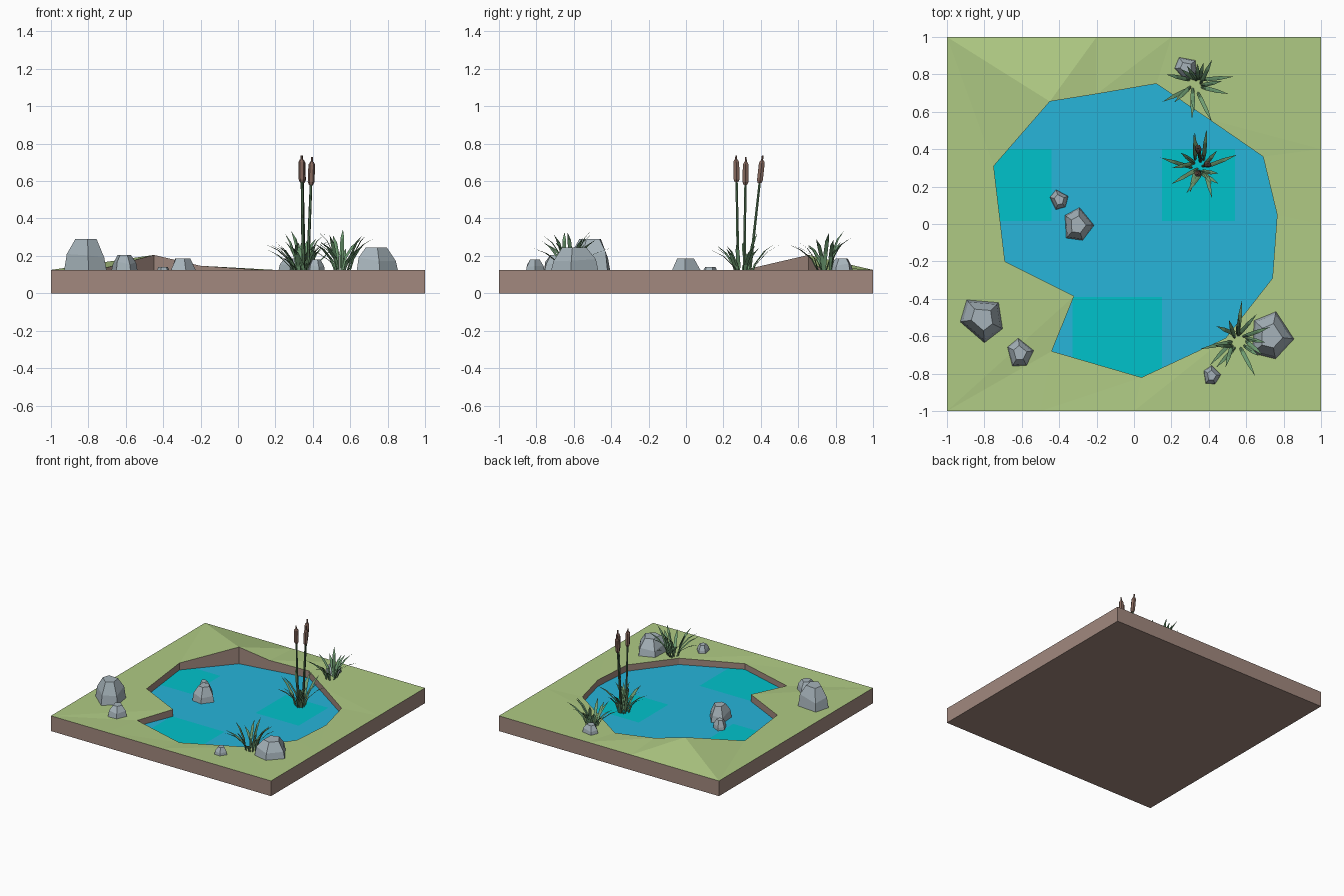
import bpy, bmesh, math, random
from mathutils import Vector

if "Cube" in bpy.data.objects:
    bpy.data.objects.remove(bpy.data.objects["Cube"])

random.seed(4)
TOP, WATER = 0.125, 0.068


def mat(name, rgb):
    m = bpy.data.materials.new(name)
    m.diffuse_color = (*rgb, 1)
    m.use_nodes = True
    m.node_tree.nodes["Principled BSDF"].inputs["Base Color"].default_value = m.diffuse_color
    return m


GRASS = mat("grass", (0.43, 0.59, 0.23))
SOIL = mat("soil", (0.36, 0.25, 0.21))
BLUE = mat("water_blue", (0.02, 0.46, 0.70))
TEAL = mat("water_teal", (0.0, 0.54, 0.60))
STONE = mat("stone", (0.38, 0.45, 0.49))
LEAF = mat("leaf", (0.15, 0.32, 0.16))
STEM = mat("stem", (0.10, 0.20, 0.10))
HEAD = mat("cattail_brown", (0.24, 0.14, 0.11))


def finish(bm, name, mats, normals=True):
    if normals:
        bmesh.ops.recalc_face_normals(bm, faces=bm.faces)
    me = bpy.data.meshes.new(name)
    bm.to_mesh(me)
    bm.free()
    for m in mats:
        me.materials.append(m)
    ob = bpy.data.objects.new(name, me)
    bpy.context.collection.objects.link(ob)
    return ob


def tube(bm, rings, mi=0):
    """Join rings of points into a capped solid."""
    loops = [[bm.verts.new(p) for p in r] for r in rings]
    n = len(loops[0])
    for a, b in zip(loops, loops[1:]):
        for i in range(n):
            j = (i + 1) % n
            bm.faces.new((a[i], a[j], b[j], b[i])).material_index = mi
    for cap in (loops[0][::-1], loops[-1]):
        bm.faces.new(cap).material_index = mi


# Pond rim points (x, y, z) paired with points on the slab's edge (x, y)
RIM = [((-.45, .655, .205), (-1, 1)), ((-.2, .695, .147), (-.2, 1)),
       ((.12, .75, TOP), (.2, 1)), ((.4, .56, TOP), (1, 1)),
       ((.69, .36, .12), (1, .4)), ((.765, .05, .12), (1, 0)),
       ((.74, -.29, .12), (1, -.4)), ((.49, -.61, .12), (1, -1)),
       ((.04, -.82, .115), (0, -1)), ((-.44, -.68, .115), (-.5, -1)),
       ((-.32, -.385, TOP), (-1, -1)), ((-.69, -.2, TOP), (-1, -.2)),
       ((-.75, .31, TOP), (-1, .5))]

# Ground: grass top, soil sides, bottom and pond bank
bm = bmesh.new()
rim = [bm.verts.new(r) for r, o in RIM]
edge = [bm.verts.new((*o, TOP)) for r, o in RIM]
base = [bm.verts.new((*o, 0)) for r, o in RIM]
bed = [bm.verts.new((r[0], r[1], 0.04)) for r, o in RIM]
n = len(RIM)
for i in range(n):
    j = (i + 1) % n
    bm.faces.new((rim[i], edge[i], edge[j]))
    bm.faces.new((rim[i], edge[j], rim[j]))
    bm.faces.new((edge[i], base[i], base[j], edge[j])).material_index = 1
    bm.faces.new((rim[i], rim[j], bed[j], bed[i])).material_index = 1
bm.faces.new(base).material_index = 1
bm.faces.new(bed).material_index = 1
finish(bm, "ground", [GRASS, SOIL])

# Water sheet with three lighter patches
bm = bmesh.new()
bm.faces.new([bm.verts.new((r[0], r[1], WATER)) for r, o in reversed(RIM)])
bmesh.ops.triangulate(bm, faces=bm.faces)
cuts = [((x, 0, 0), (1, 0, 0)) for x in (-.44, -.33, .15, .54)]
cuts += [((0, y, 0), (0, 1, 0)) for y in (.4, .015, -.39)]
for co, no in cuts:
    bmesh.ops.bisect_plane(bm, geom=bm.verts[:] + bm.edges[:] + bm.faces[:],
                           plane_co=co, plane_no=no)
for f in bm.faces:
    c = f.calc_center_median()
    f.material_index = int((c.x < -.44 and .015 < c.y < .4)
                           or (.15 < c.x < .54 and .015 < c.y < .4)
                           or (-.33 < c.x < .15 and c.y < -.39))
    if f.normal.z < 0:
        f.normal_flip()
finish(bm, "water", [BLUE, TEAL], normals=False)


# Rocks: faceted five-sided lumps
def rock(name, x, y, r, z0, z1, turn):
    bm = bmesh.new()
    rings = []
    for s, h in ((1.0, 0), (.88, .5), (.5, 1)):
        ring = []
        for k in range(5):
            a = turn + k * math.tau / 5 + (.12 if k % 2 else -.12)
            q = r * s * (1.05 if k % 2 else .97)
            lift = 0 if h in (0, 1) else .1 * math.sin(a * 2)
            ring.append((x + q * math.cos(a), y + q * math.sin(a),
                         z0 + (z1 - z0) * (h + lift)))
        rings.append(ring)
    tube(bm, rings)
    finish(bm, name, [STONE])


rock("rock_left_large", -.81, -.505, .125, .12, .29, .9)
rock("rock_left_small", -.61, -.69, .077, .12, .205, .3)
rock("rock_pond_large", -.30, -.005, .092, .05, .185, .1)
rock("rock_pond_small", -.40, .13, .056, .05, .14, .5)
rock("rock_right_large", .733, -.6, .13, .11, .245, 0)
rock("rock_right_small", .415, -.81, .053, .11, .18, .2)
rock("rock_back", .28, .835, .066, .12, .187, .8)


# Leaf clumps: thin, arching, pointed blades
def clump(name, x, y, z, count, reach, height):
    bm = bmesh.new()
    for k in range(count):
        a = k * math.tau / count + random.uniform(-.25, .25)
        out = reach * random.uniform(.45, 1.05)
        h = height * random.uniform(.7, 1.05) * (1.15 - .4 * out / reach)
        d = Vector((math.cos(a), math.sin(a), 0))
        side = Vector((-d.y, d.x, 0))
        root = Vector((x, y, z)) + d * random.uniform(.01, .035)
        root += side * random.uniform(-.03, .03)
        rows = []
        for t, w in ((0, .005), (.35, .011), (.7, .010)):
            c = root + d * out * t ** 1.5 + Vector((0, 0, h * (1.5 * t - .5 * t * t)))
            rows.append([c + side * w, c - d * .006 - Vector((0, 0, .004)), c - side * w])
        tip = bm.verts.new(root + d * out + Vector((0, 0, h)))
        rows = [[bm.verts.new(p) for p in r] for r in rows]
        for p, q in zip(rows, rows[1:]):
            for i in range(3):
                bm.faces.new((p[i], p[i - 1], q[i - 1], q[i]))
        for i in range(3):
            bm.faces.new((rows[-1][i], rows[-1][i - 1], tip))
    finish(bm, name, [LEAF])


clump("reed_leaves", .35, .31, WATER - .01, 15, .18, .27)
clump("grass_back", .33, .74, .115, 14, .18, .22)
clump("grass_front", .56, -.63, .105, 15, .19, .24)


# Cattails: stem, brown head, thin spike
def cattail(name, foot, head, z0, z1):
    bm = bmesh.new()
    p0, p1 = Vector((*foot, WATER - .01)), Vector((*head, z1))

    def ring(z, r):
        c = p0.lerp(p1, (z - p0.z) / (p1.z - p0.z))
        return [(c.x + r * math.cos(k * math.tau / 6),
                 c.y + r * math.sin(k * math.tau / 6), z) for k in range(6)]
    tube(bm, [ring(p0.z, .009), ring(z0, .007)], 0)
    tube(bm, [ring(z0 - .003, .011), ring(z0 + .012, .018),
              ring(z0 + .105, .018), ring(z0 + .118, .010)], 1)
    tube(bm, [ring(z0 + .11, .007), ring(z1, .005)], 1)
    finish(bm, name, [STEM, HEAD])


cattail("cattail_1", (.355, .335), (.342, .41), .592, .738)
cattail("cattail_2", (.37, .31), (.396, .32), .583, .73)
cattail("cattail_3", (.35, .28), (.34, .268), .597, .738)
